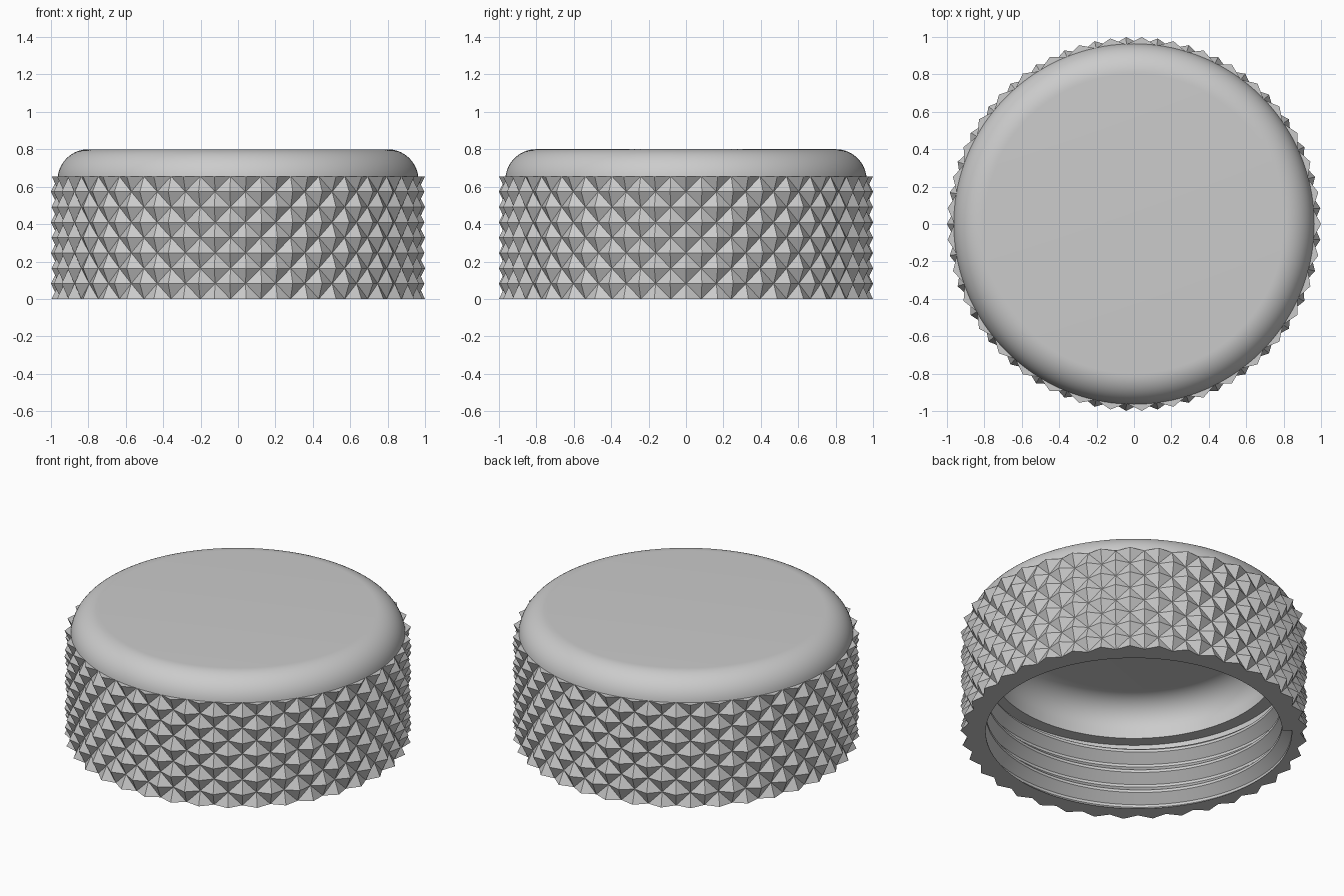
import bpy, bmesh, math
from mathutils import Vector

if "Cube" in bpy.data.objects:
    bpy.data.objects.remove(bpy.data.objects["Cube"])

KNURLS = 37                      # diamonds around the grip
HALF = 2 * KNURLS                # half-diamond steps around
SEG = 2 * HALF                   # columns of the smooth parts
R_PEAK, R_VALLEY = 1.0, 0.96
GRIP_H, ROWS = 0.655, 8
CAP_R, CAP_TOP, FILLET = 0.965, 0.8, 0.165
CREST, ROOT, PITCH = 0.855, 0.91, 0.134
THREAD_TOP, LEDGE_Z, WALL = 0.39, 0.438, 0.135
START = 57 * math.tau / SEG      # angle where the thread begins

grey = bpy.data.materials.new("light_grey")
grey.use_nodes = True
grey.diffuse_color = (0.6, 0.6, 0.6, 1)
grey.node_tree.nodes["Principled BSDF"].inputs["Base Color"].default_value = (0.6, 0.6, 0.6, 1)


def polar(r, a, z):
    return Vector((r * math.cos(a), r * math.sin(a), z))


def finish(bm, name, smooth):
    bmesh.ops.remove_doubles(bm, verts=bm.verts, dist=1e-5)
    mesh = bpy.data.meshes.new(name)
    bm.to_mesh(mesh)
    bm.free()
    mesh.materials.append(grey)
    obj = bpy.data.objects.new(name, mesh)
    bpy.context.collection.objects.link(obj)
    if smooth:
        bpy.ops.object.select_all(action="DESELECT")
        obj.select_set(True)
        bpy.context.view_layer.objects.active = obj
        bpy.ops.object.shade_smooth_by_angle(angle=math.radians(25))
    return obj


def skin(bm, columns):
    """Join neighbouring columns of points with quads."""
    cols = [[bm.verts.new(p) for p in col] for col in columns]
    for a, b in zip(cols, cols[1:]):
        for i in range(len(a) - 1):
            bm.faces.new((a[i], b[i], b[i + 1], a[i + 1]))
    return cols


def arc(radius, top, n=16):
    """Rounded shoulder from vertical wall to flat top, then the centre."""
    pts = []
    for i in range(n + 1):
        t = math.pi / 2 * i / n
        pts.append((radius - FILLET + FILLET * math.cos(t), top - FILLET + FILLET * math.sin(t)))
    return pts + [(0, top)]


# Knurled grip: alternate peaks and valleys, split along the valleys
bm = bmesh.new()


def knurl_radius(i, j):
    return R_VALLEY if (i + j) % 2 else R_PEAK


grid = [[bm.verts.new(polar(knurl_radius(i, j), i * math.tau / HALF, j * GRIP_H / ROWS))
         for j in range(ROWS + 1)] for i in range(HALF)]
shelf = [bm.verts.new(polar(0.94, i * math.tau / HALF, GRIP_H)) for i in range(HALF)]
for i in range(HALF):
    n = (i + 1) % HALF
    for j in range(ROWS):
        a, b, c, d = grid[i][j], grid[n][j], grid[n][j + 1], grid[i][j + 1]
        if (i + j) % 2:          # a and c are valleys
            bm.faces.new((a, b, c))
            bm.faces.new((a, c, d))
        else:                    # b and d are valleys
            bm.faces.new((a, b, d))
            bm.faces.new((b, c, d))
    bm.faces.new((grid[i][ROWS], grid[n][ROWS], shelf[n], shelf[i]))
finish(bm, "knurled_grip", False)

# Rounded top
bm = bmesh.new()
drop = GRIP_H - (CAP_TOP - FILLET)
outline = [(CAP_R - FILLET + math.sqrt(FILLET ** 2 - drop ** 2), GRIP_H)]
outline += [p for p in arc(CAP_R, CAP_TOP) if p[1] > GRIP_H]
skin(bm, [[polar(r, k * math.tau / SEG, z) for r, z in outline] for k in range(SEG + 1)])
finish(bm, "rounded_top", True)

# Inside: bottom rim, helical thread, relief groove, ledge and hollow dome
FLAT, WIDE = 0.0085, 0.0585      # half widths of the groove at root and crest


def thread_radius(z, centres):
    d = min(abs(z - c) for c in centres)
    t = min(max((d - FLAT) / (WIDE - FLAT), 0), 1)
    return ROOT + (CREST - ROOT) * t


def inner_column(k):
    angle = START + k * math.tau / SEG
    centres = [PITCH * (turn + k / SEG) for turn in range(4)]
    heights = [0]
    for c in centres:
        heights += [min(max(c + o, 0), THREAD_TOP) for o in (-WIDE, -FLAT, FLAT, WIDE)]
    heights.append(THREAD_TOP)
    step = round(angle / math.tau * SEG)
    if step % 2:
        half = math.pi / HALF
        rim = R_PEAK * R_VALLEY * math.sin(2 * half) / ((R_PEAK + R_VALLEY) * math.sin(half))
    else:
        rim = knurl_radius(step // 2 % HALF, 0)
    pts = [(rim, 0)] + [(thread_radius(z, centres), z) for z in heights]
    pts += [(ROOT, THREAD_TOP), (ROOT, LEDGE_Z), (CAP_R - WALL, LEDGE_Z)]
    pts += arc(CAP_R - WALL, CAP_TOP - WALL)
    return [polar(r, angle, z) for r, z in pts]


bm = bmesh.new()
skin(bm, [inner_column(k) for k in range(SEG + 1)])
# End wall where the thread groove begins
end = [(CREST, 0), (ROOT, 0), (ROOT, FLAT), (CREST, WIDE)]
bm.faces.new([bm.verts.new(polar(r, START, z)) for r, z in end])
bmesh.ops.dissolve_degenerate(bm, dist=1e-6, edges=bm.edges)
bmesh.ops.reverse_faces(bm, faces=[f for f in bm.faces if f.normal.z > 0.99 and f.calc_center_median().z > 0.5])
# Inner walls face the axis, rim and ceiling face down
for f in bm.faces:
    c = f.calc_center_median()
    inward = -f.normal.x * c.x - f.normal.y * c.y
    if (f.normal.z > 0.9 and c.z > THREAD_TOP + 0.01) or (f.normal.z > 0.9 and c.z < 0.01) or (abs(f.normal.z) < 0.9 and inward < -0.01):
        f.normal_flip()
finish(bm, "threaded_inside", True)
